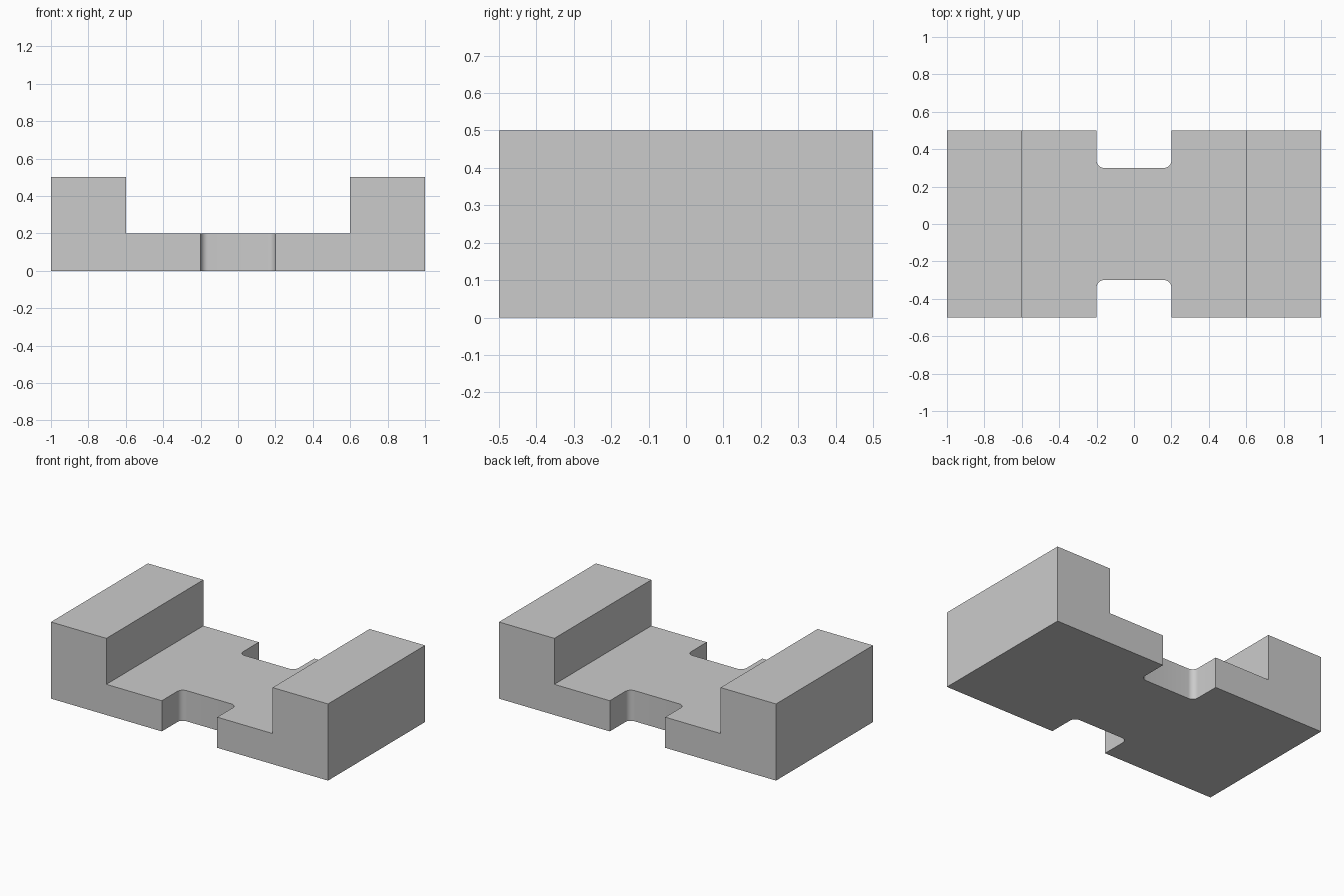
import bpy, bmesh
from math import radians
from mathutils import Vector

cube = bpy.data.objects.get("Cube")
if cube:
    bpy.data.objects.remove(cube, do_unlink=True)

grey = bpy.data.materials.new("plain_grey")
grey.use_nodes = True
colour = (0.6, 0.6, 0.6, 1)
grey.diffuse_color = colour
grey.node_tree.nodes["Principled BSDF"].inputs["Base Color"].default_value = colour


def make_object(name, bm):
    bmesh.ops.recalc_face_normals(bm, faces=bm.faces)
    mesh = bpy.data.meshes.new(name)
    bm.to_mesh(mesh)
    bm.free()
    mesh.materials.append(grey)
    obj = bpy.data.objects.new(name, mesh)
    bpy.context.collection.objects.link(obj)
    return obj


def extrude_outline(points, direction):
    bm = bmesh.new()
    face = bm.faces.new([bm.verts.new(p) for p in points])
    new = bmesh.ops.extrude_face_region(bm, geom=[face], use_keep_orig=True)["geom"]
    verts = [v for v in new if isinstance(v, bmesh.types.BMVert)]
    bmesh.ops.translate(bm, verts=verts, vec=Vector(direction))
    return bm


# Channel body: low floor between two raised end blocks
half = [(0.6, 0.2), (0.6, 0.5), (1, 0.5), (1, 0)]
profile = half + [(-x, z) for x, z in reversed(half)]
body = make_object("channel_block",
                   extrude_outline([(x, -0.5, z) for x, z in profile], (0, 1, 0)))

# Notches in the middle of the floor's long sides, with rounded inner corners
cutters = []
for side, name in ((-1, "front_notch_cutter"), (1, "back_notch_cutter")):
    outline = [(x, side * y, -0.1)
               for x, y in ((-0.2, 0.3), (0.2, 0.3), (0.2, 0.7), (-0.2, 0.7))]
    bm = extrude_outline(outline, (0, 0, 0.5))
    inner = [e for e in bm.edges
             if all(abs(v.co.y) < 0.4 for v in e.verts)
             and abs(e.verts[0].co.z - e.verts[1].co.z) > 0.1]
    bmesh.ops.bevel(bm, geom=inner, offset=0.04, segments=8, profile=0.5, affect='EDGES')
    cutter = make_object(name, bm)
    cutter.hide_render = True
    cutters.append(cutter)
    cut = body.modifiers.new(name, 'BOOLEAN')
    cut.operation = 'DIFFERENCE'
    cut.solver = 'EXACT'
    cut.object = cutter

# Bake the cuts, then drop the cutters
bpy.context.view_layer.update()
evaluated = body.evaluated_get(bpy.context.evaluated_depsgraph_get())
baked = bpy.data.meshes.new_from_object(evaluated)
body.modifiers.clear()
body.data = baked
for cutter in cutters:
    bpy.data.objects.remove(cutter, do_unlink=True)

# Smooth fillets, sharp block edges
bpy.ops.object.select_all(action='DESELECT')
body.select_set(True)
bpy.context.view_layer.objects.active = body
bpy.ops.object.shade_smooth_by_angle(angle=radians(30))
